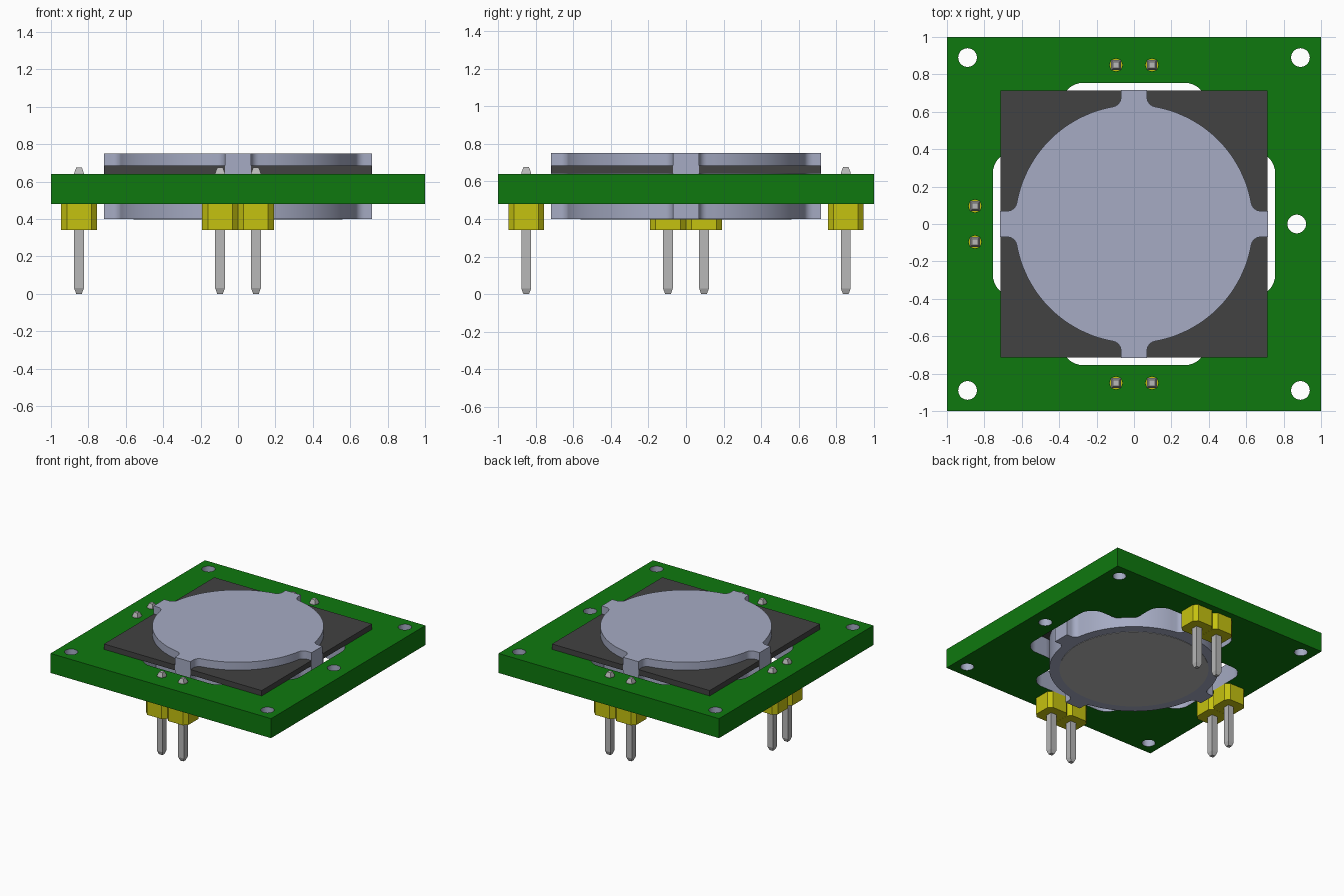
import bpy, bmesh, math
from mathutils import Vector

old = bpy.data.objects.get("Cube")
if old:
    bpy.data.objects.remove(old, do_unlink=True)


def material(name, rgb):
    m = bpy.data.materials.new(name)
    m.use_nodes = True
    m.diffuse_color = (*rgb, 1)
    m.node_tree.nodes["Principled BSDF"].inputs["Base Color"].default_value = (*rgb, 1)
    return m


GREEN = material("board green", (0.0045, 0.19, 0.0045))
SILVER = material("pale blue metal", (0.38, 0.41, 0.55))
DARK = material("dark grey", (0.054, 0.054, 0.054))
YELLOW = material("header yellow", (0.56, 0.54, 0.005))
GREY = material("pin grey", (0.48, 0.48, 0.48))


# Outline helpers
def arc(cx, cy, r, a0, a1, n):
    return [(cx + r * math.cos(a0 + (a1 - a0) * i / n),
             cy + r * math.sin(a0 + (a1 - a0) * i / n)) for i in range(n + 1)]


def circle(cx, cy, r, n=32):
    return arc(cx, cy, r, 0, math.tau, n)[:-1]


def rect(cx, cy, h):
    return [(cx - h, cy - h), (cx + h, cy - h), (cx + h, cy + h), (cx - h, cy + h)]


def four_fold(quarter):
    pts = list(quarter)
    for _ in range(3):
        quarter = [(-y, x) for x, y in quarter]
        pts += quarter
    return pts


def finish(name, bm, mats, smooth=False):
    bmesh.ops.recalc_face_normals(bm, faces=bm.faces)
    me = bpy.data.meshes.new(name)
    bm.to_mesh(me)
    bm.free()
    ob = bpy.data.objects.new(name, me)
    bpy.context.collection.objects.link(ob)
    for m in mats:
        me.materials.append(m)
    if smooth:
        bpy.ops.object.select_all(action='DESELECT')
        ob.select_set(True)
        bpy.context.view_layer.objects.active = ob
        bpy.ops.object.shade_smooth_by_angle(angle=math.radians(30))
    return ob


def slab(name, loops, z0, z1, mats, smooth=False):
    """Extrude an outline, with any further loops as holes, from z0 to z1."""
    bm = bmesh.new()
    for loop in loops:
        vs = [bm.verts.new((x, y, z0)) for x, y in loop]
        for a, b in zip(vs, vs[1:] + vs[:1]):
            bm.edges.new((a, b))
    if len(loops) == 1:
        bm.faces.new(list(bm.verts))
    else:
        bmesh.ops.triangle_fill(bm, edges=bm.edges[:], use_beauty=True, normal=(0, 0, 1))
    ext = bmesh.ops.extrude_face_region(bm, geom=bm.faces[:], use_keep_orig=True)
    top = [g for g in ext["geom"] if isinstance(g, bmesh.types.BMVert)]
    bmesh.ops.translate(bm, verts=top, vec=(0, 0, z1 - z0))
    return finish(name, bm, mats, smooth)


# Pin positions: a pair on the front, back and right-hand edges
S = 0.096
PINS = [(s, y) for y in (-0.85, 0.85) for s in (-S, S)] + [(-0.85, s) for s in (-S, S)]

# Circuit board with a rounded cross opening, mounting holes and pin holes
W, H, RO, RI = 0.755, 0.39, 0.12, 0.15
opening = four_fold(
    arc(W - RO, -H + RO, RO, -math.pi / 2, 0, 8)
    + arc(W - RO, H - RO, RO, 0, math.pi / 2, 8)
    + arc(H + RI, H + RI, RI, 1.5 * math.pi, math.pi, 8)[:])
holes = [circle(x, y, 0.05) for x in (-0.89, 0.89) for y in (-0.89, 0.89)]
holes.append(circle(0.87, 0, 0.05))
holes += [circle(x, y, 0.034, 16) for x, y in PINS]
board = slab("circuit_board", [rect(0, 0, 1), opening] + holes, 0.48, 0.64,
             [GREEN, SILVER], True)
# Plated inner walls
for p in board.data.polygons:
    if abs(p.normal.z) < 0.5 and max(abs(p.center.x), abs(p.center.y)) < 0.98:
        p.material_index = 1

# Square dark plate on top of the board
slab("dark_plate", [rect(0, 0, 0.715)], 0.641, 0.685, [DARK])

# Round metal body with four filleted tabs
R, F, T, E = 0.637, 0.05, 0.07, 0.717
fx = T + F
fy = math.sqrt((R + F) ** 2 - fx ** 2)
phi = math.atan2(fx, fy)
quarter = ([(E, -T), (E, T)]
           + arc(fy, fx, F, 1.5 * math.pi, math.pi + phi, 6)
           + arc(0, 0, R, phi, math.pi / 2 - phi, 20)[1:-1]
           + arc(fx, fy, F, 1.5 * math.pi - phi, math.pi, 6))
slab("metal_body", [four_fold(quarter)], 0.40, 0.75, [SILVER], True)

# Grey disc on the underside of the body
slab("bottom_disc", [circle(0, 0, 0.56, 64)], 0.397, 0.402, [GREY])

# Header blocks and square pins with tapered ends
h, c = S - 0.0005, 0.03
octagon = four_fold([(h, -h + c), (h, h - c)])
for i, (px, py) in enumerate(PINS):
    slab(f"header_block_{i + 1}", [[(px + x, py + y) for x, y in octagon]],
         0.34, 0.48, [YELLOW])
    bm = bmesh.new()
    rings = [[bm.verts.new((x, y, z)) for x, y in rect(px, py, w)]
             for z, w in ((0, 0.015), (0.03, 0.026), (0.645, 0.026), (0.675, 0.015))]
    for lo, hi in zip(rings, rings[1:]):
        for k in range(4):
            bm.faces.new((lo[k], lo[(k + 1) % 4], hi[(k + 1) % 4], hi[k]))
    bm.faces.new(rings[0])
    bm.faces.new(rings[-1])
    finish(f"pin_{i + 1}", bm, [GREY])
